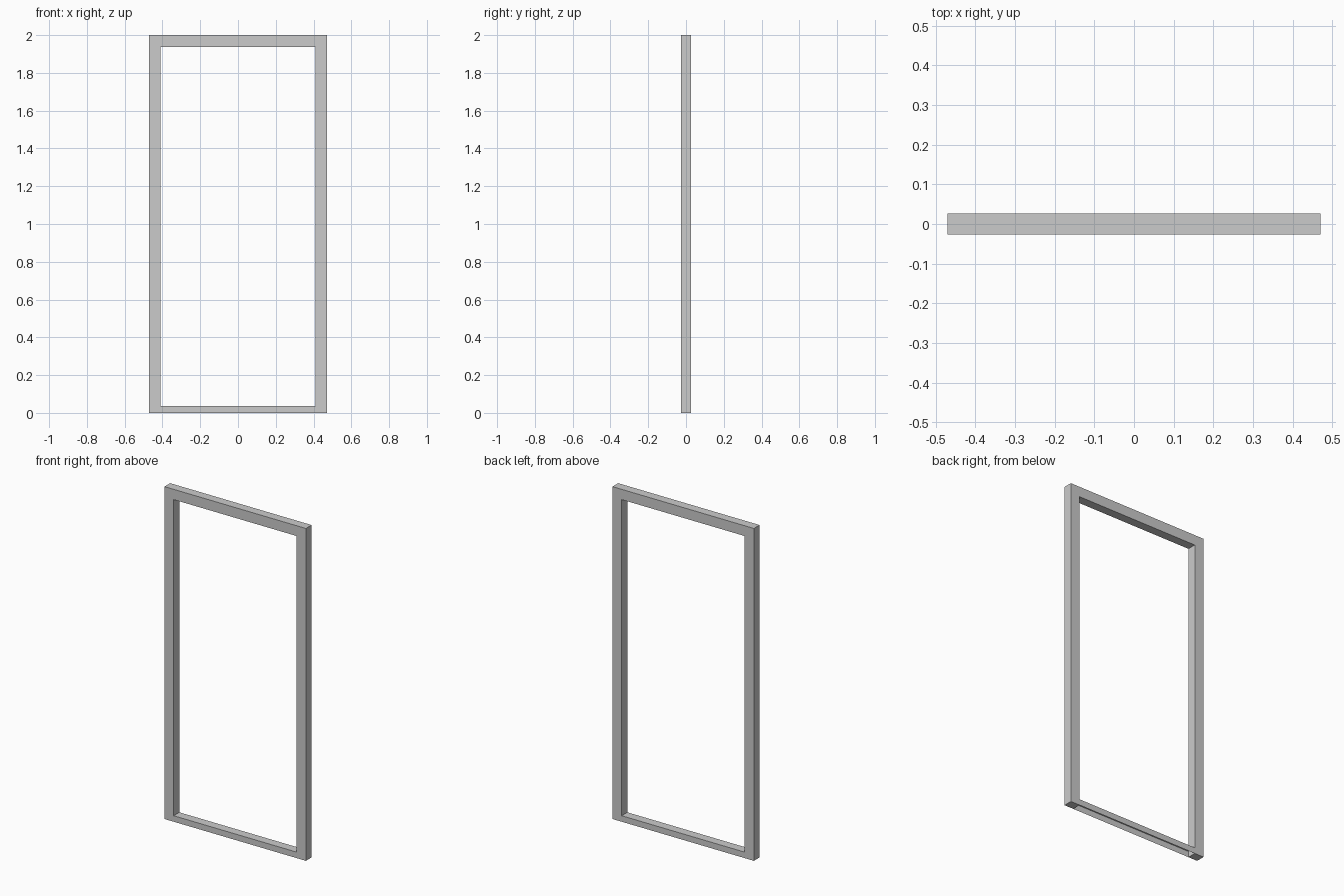
import bpy, bmesh

if "Cube" in bpy.data.objects:
    bpy.data.objects.remove(bpy.data.objects["Cube"])

W, H, D = 0.471, 2.0, 0.027      # half width, height, half depth
IW, IH, SILL = 0.409, 1.938, 0.036  # opening half width, opening top, sill top


def new_object(name, bm):
    mesh = bpy.data.meshes.new(name)
    bm.to_mesh(mesh)
    bm.free()
    obj = bpy.data.objects.new(name, mesh)
    bpy.context.collection.objects.link(obj)
    return obj


# Jambs and lintel: one inverted-U profile extruded through the depth
bm = bmesh.new()
profile = [(-W, 0), (-IW, 0), (-IW, IH), (IW, IH), (IW, 0), (W, 0), (W, H), (-W, H)]
face = bm.faces.new([bm.verts.new((x, -D, z)) for x, z in profile])
ext = bmesh.ops.extrude_face_region(bm, geom=[face])
verts = [g for g in ext["geom"] if isinstance(g, bmesh.types.BMVert)]
bmesh.ops.translate(bm, verts=verts, vec=(0, 2 * D, 0))
bmesh.ops.recalc_face_normals(bm, faces=bm.faces)
new_object("door_frame", bm)

# Sill: front, top and back faces, hollow and open underneath
bm = bmesh.new()
section = [(-D, 0), (-D, SILL), (D, SILL), (D, 0)]
left = [bm.verts.new((-IW, y, z)) for y, z in section]
right = [bm.verts.new((IW, y, z)) for y, z in section]
for i in range(3):
    bm.faces.new((left[i], right[i], right[i + 1], left[i + 1]))
new_object("sill", bm)
